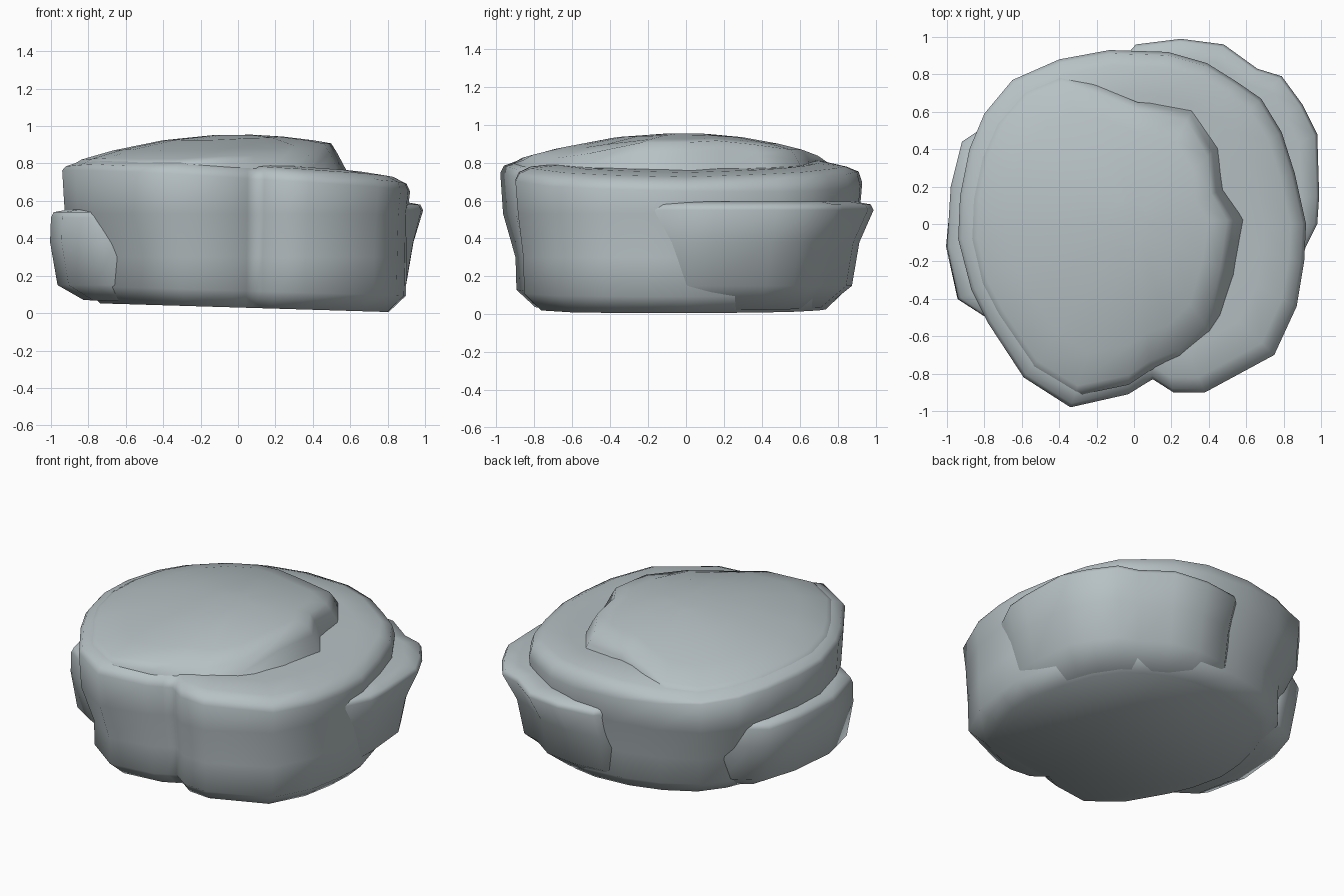
import bpy, bmesh, math

if "Cube" in bpy.data.objects:
    bpy.data.objects.remove(bpy.data.objects["Cube"])

stone = bpy.data.materials.new("blue grey stone")
stone.diffuse_color = (0.47, 0.53, 0.55, 1)
stone.use_nodes = True
stone.node_tree.nodes["Principled BSDF"].inputs["Base Color"].default_value = stone.diffuse_color


def loft(name, outline, rings, angle=75):
    """Skin a stack of scaled outlines; each ring is (scale(x, y), height(x, y))."""
    bm = bmesh.new()
    loops = []
    for scale, height in rings:
        loop = []
        for x, y in outline:
            s = scale(x, y) if callable(scale) else scale
            z = height(x * s, y * s) if callable(height) else height
            loop.append(bm.verts.new((x * s, y * s, z)))
        loops.append(loop)
    n = len(outline)
    for a, b in zip(loops, loops[1:]):
        for i in range(n):
            j = (i + 1) % n
            bm.faces.new((a[i], a[j], b[j], b[i]))
    bm.faces.new(loops[0][::-1])
    top = bm.faces.new(loops[-1])
    bmesh.ops.triangulate(bm, faces=[top])
    bmesh.ops.recalc_face_normals(bm, faces=bm.faces)
    mesh = bpy.data.meshes.new(name)
    bm.to_mesh(mesh)
    bm.free()
    mesh.materials.append(stone)
    ob = bpy.data.objects.new(name, mesh)
    bpy.context.collection.objects.link(ob)
    bpy.ops.object.select_all(action='DESELECT')
    ob.select_set(True)
    bpy.context.view_layer.objects.active = ob
    bpy.ops.object.shade_smooth_by_angle(angle=math.radians(angle))
    return ob


def base(x, y):
    return 0.03 - 0.03 * x


def rim(x, y):
    return 0.715 - 0.06 * x - 0.02 * y


def dome(x, y):
    return 0.955 - 0.19 * x * x - (0.23 if y > 0 else 0.15) * y * y


def slab_top(x, y):
    # the slab sinks into the body towards the front right
    return dome(x, y) - 0.46 * max(0, x + 0.1) * max(0, -y - 0.35)


def slab_edge(x, y):
    return slab_top(x, y) - (0.045 if x > 0 else 0.015)


def lean(s):
    # lower courses tuck in more on the left and back
    return lambda x, y: s + 0.05 * x - 0.04 * max(0, y)


def above_rim(d):
    return lambda x, y: min(rim(x, y) + d + 0.04 * max(0, y), dome(x, y) - 0.008)


# main boulder, with a notch in its front edge
body = [(-0.94, -0.08), (-0.87, -0.35), (-0.78, -0.53), (-0.59, -0.82), (-0.34, -0.98),
        (-0.03, -0.91), (0.05, -0.86), (0.1, -0.83), (0.14, -0.855), (0.21, -0.9),
        (0.38, -0.9), (0.75, -0.7),
        (0.87, -0.44), (0.91, -0.2), (0.92, 0.0), (0.86, 0.27), (0.79, 0.49),
        (0.68, 0.67), (0.55, 0.76), (0.39, 0.86), (0.18, 0.92), (-0.13, 0.93),
        (-0.4, 0.88), (-0.65, 0.77), (-0.8, 0.59), (-0.88, 0.4), (-0.93, 0.15)]
loft("boulder_body", body, [
    (lean(0.83), base),
    (lean(0.93), lambda x, y: base(x, y) + 0.09),
    (lean(0.935), 0.3),
    (0.985, 0.53),
    (1.0, lambda x, y: rim(x, y) - 0.01),
    (0.98, above_rim(0.03)),
    (0.91, above_rim(0.06)),
    (0.75, above_rim(0.075)),
    (0.4, 0.78)])

# domed upper layer: flush at front and left, sloping step at right and back
cap = [(-0.89, -0.08), (-0.83, -0.33), (-0.74, -0.5), (-0.55, -0.78), (-0.32, -0.92),
       (-0.03, -0.86), (0.09, -0.78), (0.25, -0.72), (0.40, -0.57), (0.49, -0.25),
       (0.53, 0.02), (0.44, 0.17), (0.42, 0.38), (0.30, 0.59), (0.02, 0.65), (-0.2, 0.74),
       (-0.4, 0.8), (-0.6, 0.72), (-0.75, 0.55), (-0.83, 0.37), (-0.88, 0.14)]
loft("top_slab", cap, [
    (lambda x, y: 1.0 + 0.25 * max(0, x), 0.725),
    (1.0, slab_edge),
    (0.94, slab_top),
    (0.75, slab_top), (0.45, slab_top), (0.15, slab_top)])


def ledge(name, arc, z):
    # outer arc closed through the inside of the boulder
    inner = [(x * 0.6, y * 0.6) for x, y in (arc[-1], arc[len(arc) // 2], arc[0])]

    def taper(s):
        return lambda x, y: s - 0.025 * x - 0.05 * max(0, y)
    loft(name, arc + inner, [
        (taper(0.80), lambda x, y: base(x, y) + 0.015),
        (taper(0.94), 0.15), (taper(0.98), 0.38),
        (1.0, z - 0.03), (0.985, z), (0.90, z + 0.015)])


# broken ledges wrapping the lower sides, their ends running into the boulder
ledge("right_ledge", [(0.85, -0.28), (0.92, -0.12), (0.98, 0.0), (0.99, 0.15), (0.98, 0.48),
                      (0.9, 0.64), (0.79, 0.79), (0.66, 0.83), (0.48, 0.96), (0.25, 0.99),
                      (0.01, 0.96), (-0.06, 0.88)], 0.58)
ledge("left_ledge", [(-0.7, 0.58), (-0.83, 0.5), (-0.92, 0.44), (-0.98, 0.2), (-1.0, -0.12),
                     (-0.94, -0.4), (-0.79, -0.5), (-0.66, -0.57)], 0.54)
